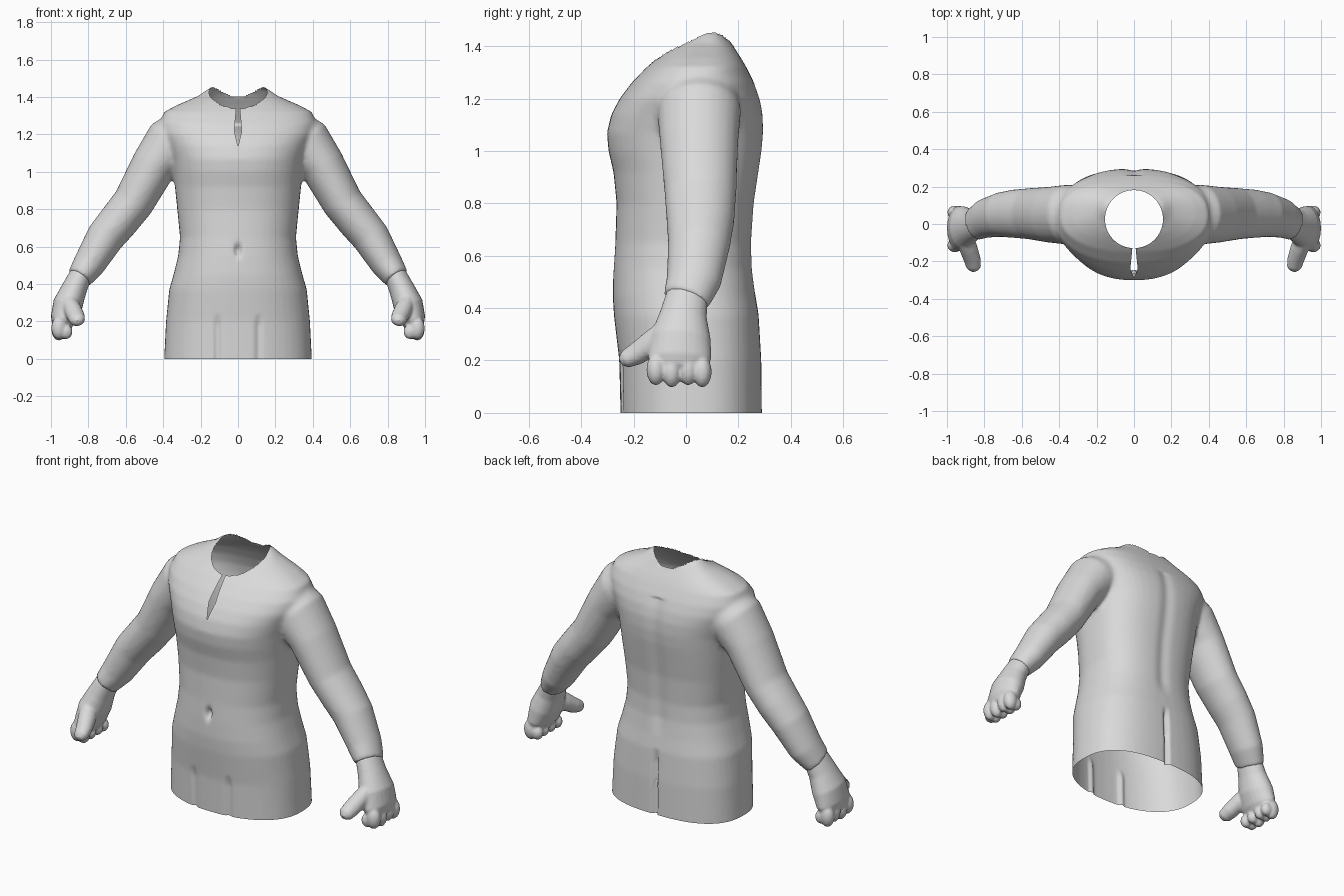
import bpy, bmesh, math
from mathutils import Vector

if "Cube" in bpy.data.objects:
    bpy.data.objects.remove(bpy.data.objects["Cube"])

grey = bpy.data.materials.new("plain_grey")
grey.diffuse_color = (0.7, 0.7, 0.7, 1)
grey.use_nodes = True
grey.node_tree.nodes["Principled BSDF"].inputs["Base Color"].default_value = grey.diffuse_color
SEG = 48


def skin(bm, rings):
    """Closed tube through a list of point rings."""
    vs = [[bm.verts.new(p) for p in r] for r in rings]
    for a, b in zip(vs, vs[1:]):
        n = len(a)
        for i in range(n):
            bm.faces.new((a[i], a[(i + 1) % n], b[(i + 1) % n], b[i]))
    bm.faces.new(vs[0][::-1])
    bm.faces.new(vs[-1])


def limb(bm, stations, side):
    """Tube along (x, y, z, radius across, radius in y) stations."""
    rings = []
    for i, (x, y, z, r, ry) in enumerate(stations):
        a, b = stations[max(i - 1, 0)], stations[min(i + 1, len(stations) - 1)]
        t = Vector((b[0] - a[0], b[1] - a[1], b[2] - a[2])).normalized()
        u = t.cross(Vector((0, 1, 0))).normalized()
        v = u.cross(t).normalized()
        ring = []
        for k in range(24):
            ang = 2 * math.pi * k / 24
            p = Vector((x, y, z)) + u * r * math.cos(ang) + v * ry * math.sin(ang)
            ring.append((p.x * side, p.y, p.z))
        rings.append(ring)
    skin(bm, rings)


def blob(bm, c, size, side):
    """Ellipsoid."""
    g = bmesh.ops.create_icosphere(bm, subdivisions=3, radius=1)
    for v in g["verts"]:
        v.co = Vector(((c[0] + v.co.x * size[0]) * side,
                       c[1] + v.co.y * size[1], c[2] + v.co.z * size[2]))


def fuse(bm, name, voxel, smooth):
    """Merge overlapping solids into one smooth skin."""
    bmesh.ops.recalc_face_normals(bm, faces=bm.faces)
    me = bpy.data.meshes.new(name)
    bm.to_mesh(me)
    bm.free()
    ob = bpy.data.objects.new(name, me)
    bpy.context.collection.objects.link(ob)
    m = ob.modifiers.new("fuse", 'REMESH')
    m.mode = 'VOXEL'
    m.voxel_size = voxel
    s = ob.modifiers.new("soften", 'SMOOTH')
    s.factor = 0.5
    s.iterations = smooth
    dg = bpy.context.evaluated_depsgraph_get()
    done = bpy.data.meshes.new_from_object(ob.evaluated_get(dg))
    ob.modifiers.clear()
    ob.data = done
    return ob


def finish(ob):
    ob.data.materials.clear()
    ob.data.materials.append(grey)
    for p in ob.data.polygons:
        p.use_smooth = True
        p.material_index = 0


def power(c, e):
    return math.copysign(abs(c) ** (2 / e), c)


# Torso sections: z, half width, front y, back y
TORSO = [(-0.1, .395, -.25, .29), (0, .395, -.25, .29), (.2, .385, -.255, .288),
         (.37, .368, -.275, .278), (.45, .345, -.28, .265), (.55, .32, -.277, .253),
         (.65, .31, -.27, .25), (.8, .325, -.265, .26), (.92, .337, -.277, .278),
         (1.0, .345, -.296, .29), (1.07, .355, -.302, .296), (1.14, .38, -.285, .294),
         (1.2, .41, -.253, .282), (1.26, .42, -.208, .26), (1.32, .395, -.15, .23),
         (1.355, .33, -.108, .21), (1.385, .26, -.07, .19), (1.41, .205, -.03, .175),
         (1.44, .165, .02, .15), (1.46, .13, .04, .12)]
bm = bmesh.new()
rings = []
for z, hx, f, b in TORSO:
    ring = []
    for k in range(SEG):
        a = 2 * math.pi * k / SEG
        c, s = math.cos(a), math.sin(a)
        e = 2.6 if s > 0 else 2.25
        ring.append((hx * power(c, e), (f + b) / 2 + (b - f) / 2 * power(s, e), z))
    rings.append(ring)
skin(bm, rings)

# Sleeved arms
ARM = [(.26, .05, 1.22, .13, .15), (.36, .05, 1.15, .147, .16), (.45, .05, 1.035, .122, .15),
       (.56, .055, .835, .11, .137), (.64, .055, .735, .107, .13), (.71, .05, .65, .102, .12),
       (.797, .03, .505, .086, .105), (.85, 0, .43, .068, .09)]
for side in (-1, 1):
    limb(bm, ARM, side)
body = fuse(bm, "torso_with_sleeves", 0.012, 6)

bm = bmesh.new()
bm.from_mesh(body.data)

# Shallow details: navel, spine, rear seam and two front leg folds
for v in bm.verts:
    x, y, z = v.co
    if abs(x) > .3:
        continue
    if y < -.15:
        v.co.y += .035 * math.exp(-(x / .014) ** 2 - ((z - .58) / .03) ** 2)
        if z < .3:
            fade = min(1, max(0, (.24 - z) / .06))
            v.co.y += .014 * fade * math.exp(-((abs(x) - .11) / .014) ** 2)
    elif y > .15:
        if z < .45:
            fade = min(1, max(0, (.38 - z) / .08))
            v.co.y -= .025 * fade * math.exp(-(x / .012) ** 2)
        elif z < 1.25:
            v.co.y -= .01 * math.exp(-(x / .035) ** 2) * min(1, (z - .45) / .1)

# Open hem at the bottom
bmesh.ops.bisect_plane(bm, geom=bm.verts[:] + bm.edges[:] + bm.faces[:],
                       plane_co=(0, 0, 0), plane_no=(0, 0, 1), clear_inner=True)


# Round neck opening
CY, RX, RY = .026, .155, .155


def neck(p):
    return math.hypot(p.x / RX, (p.y - CY) / RY)


gone = [f for f in bm.faces
        if f.calc_center_median().z > 1.2 and neck(f.calc_center_median()) < 1]
bmesh.ops.delete(bm, geom=gone, context='FACES')
for v in bm.verts:
    if v.is_boundary and v.co.z > 1.2:
        d = neck(v.co)
        v.co.x /= d
        v.co.y = CY + (v.co.y - CY) / d

# Front slit below the neck, cut as a narrow wedge
TOP, MID, LOW = (.007, 1.36), (.02, 1.22), (0, 1.135)


def slit_area():
    fs = [f for f in bm.faces if f.calc_center_median().y < 0
          and abs(f.calc_center_median().x) < .06 and 1.1 < f.calc_center_median().z < 1.4]
    return (fs + list({e for f in fs for e in f.edges})
            + list({v for f in fs for v in f.verts}))


for side in (-1, 1):
    for (x0, z0), (x1, z1) in ((TOP, MID), (MID, LOW)):
        bmesh.ops.bisect_plane(bm, geom=slit_area(), plane_co=(x0 * side, 0, z0),
                               plane_no=Vector((z1 - z0, 0, -(x1 - x0) * side)).normalized())


def in_slit(f):
    c = f.calc_center_median()
    if c.y > 0 or not LOW[1] < c.z < TOP[1]:
        return False
    (x0, z0), (x1, z1) = (TOP, MID) if c.z > MID[1] else (MID, LOW)
    return abs(c.x) < x0 + (x1 - x0) * (c.z - z0) / (z1 - z0)


bmesh.ops.delete(bm, geom=[f for f in bm.faces if in_slit(f)], context='FACES')
bm.to_mesh(body.data)
bm.free()
finish(body)

# Half closed hands with thumb and curled fingers
PALM = [(.84, .005, .45, .06, .08), (.875, -.01, .375, .068, .09), (.91, -.02, .29, .08, .115),
        (.935, -.025, .21, .068, .122), (.945, -.025, .17, .05, .105)]
THUMB = [(.91, -.06, .32, .04, .05), (.885, -.13, .265, .048, .05),
         (.865, -.19, .225, .046, .042), (.857, -.23, .205, .04, .034),
         (.855, -.25, .195, .02, .016)]
for side, label in ((-1, "right"), (1, "left")):
    bm = bmesh.new()
    limb(bm, PALM, side)
    limb(bm, THUMB, side)
    for i, y in enumerate((-.115, -.055, .008, .062)):
        blob(bm, (.958, y, .165 - .008 * (i % 2)), (.04, .036, .06), side)
        blob(bm, (.92, y, .145), (.035, .03, .04), side)
    finish(fuse(bm, label + "_hand", 0.008, 2))
